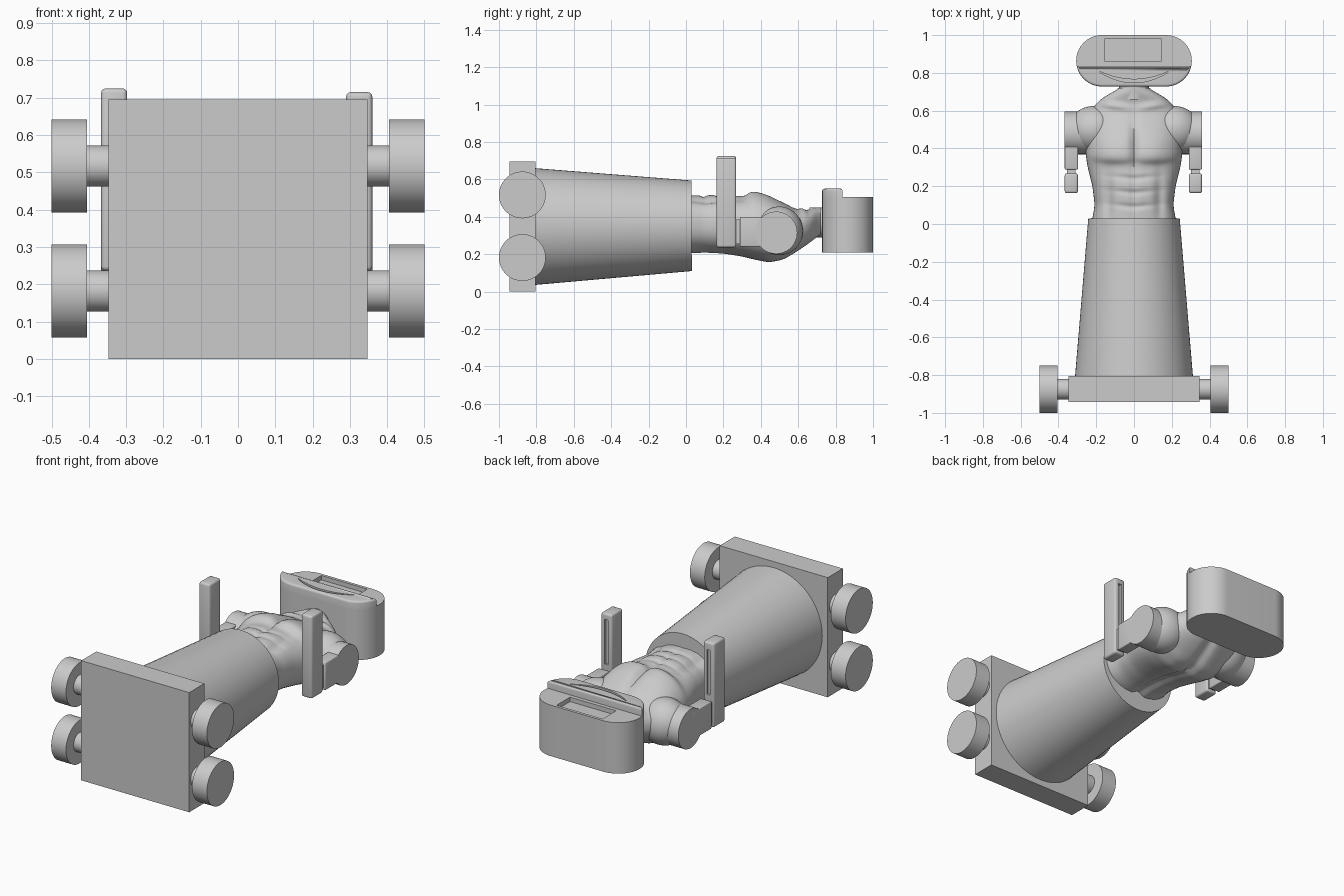
import bpy, bmesh, math
from mathutils import Matrix, Vector

if "Cube" in bpy.data.objects:
    bpy.data.objects.remove(bpy.data.objects["Cube"])

grey = bpy.data.materials.new("plain_grey")
grey.use_nodes = True
grey.diffuse_color = (0.6, 0.6, 0.6, 1)
grey.node_tree.nodes["Principled BSDF"].inputs["Base Color"].default_value = (0.6, 0.6, 0.6, 1)


def finish(name, bm, smooth=None):
    bmesh.ops.recalc_face_normals(bm, faces=bm.faces)
    mesh = bpy.data.meshes.new(name)
    bm.to_mesh(mesh)
    bm.free()
    mesh.materials.append(grey)
    obj = bpy.data.objects.new(name, mesh)
    bpy.context.collection.objects.link(obj)
    if smooth:
        bpy.ops.object.select_all(action="DESELECT")
        obj.select_set(True)
        bpy.context.view_layer.objects.active = obj
        bpy.ops.object.shade_smooth_by_angle(angle=math.radians(smooth))
    return obj


def box(name, low, high, bevel=0):
    low, high = Vector(low), Vector(high)
    bm = bmesh.new()
    bmesh.ops.create_cube(bm, size=1, matrix=Matrix.Translation((low + high) / 2)
                          @ Matrix.Diagonal((*(high - low), 1)))
    if bevel:
        bmesh.ops.bevel(bm, geom=bm.edges[:], offset=bevel, segments=3,
                        profile=0.5, affect="EDGES")
    return finish(name, bm, 35 if bevel else None)


def tube(name, start, end, r1, r2=None):
    start, end = Vector(start), Vector(end)
    axis = end - start
    turn = axis.to_track_quat("Z", "Y").to_matrix().to_4x4()
    bm = bmesh.new()
    bmesh.ops.create_cone(bm, cap_ends=True, segments=64, radius1=r1,
                          radius2=r1 if r2 is None else r2, depth=axis.length,
                          matrix=Matrix.Translation((start + end) / 2) @ turn)
    return finish(name, bm, 35)


def prism(name, outline, z0, z1, smooth=35, round_top=0):
    bm = bmesh.new()
    face = bm.faces.new([bm.verts.new((x, y, z0)) for x, y in outline])
    result = bmesh.ops.extrude_face_region(bm, geom=[face])
    top = [v for v in result["geom"] if isinstance(v, bmesh.types.BMVert)]
    bmesh.ops.translate(bm, verts=top, vec=(0, 0, z1 - z0))
    if round_top:
        rim = [e for e in bm.edges if all(v.co.z > z1 - 0.001 for v in e.verts)]
        bmesh.ops.bevel(bm, geom=rim, offset=round_top, segments=4,
                        profile=0.5, affect="EDGES")
    return finish(name, bm, smooth)


def cut(target, cutter):
    mod = target.modifiers.new("cut", "BOOLEAN")
    mod.operation, mod.solver, mod.object = "DIFFERENCE", "EXACT", cutter
    bpy.ops.object.select_all(action="DESELECT")
    target.select_set(True)
    bpy.context.view_layer.objects.active = target
    bpy.ops.object.modifier_apply(modifier=mod.name)
    bpy.data.objects.remove(cutter)


# Wheeled base and conical skirt
box("base_slab", (-0.347, -0.943, 0), (0.347, -0.805, 0.695))
for side, s in (("left", 1), ("right", -1)):
    for level, z in (("lower", 0.182), ("upper", 0.517)):
        tube(f"{side}_{level}_axle", (s * 0.33, -0.875, z), (s * 0.42, -0.875, z), 0.055)
        tube(f"{side}_{level}_wheel", (s * 0.405, -0.875, z), (s * 0.5, -0.875, z), 0.125)
tube("skirt", (0, -0.806, 0.348), (0, 0.03, 0.352), 0.312, 0.242)

# Muscled torso: y, half width, back z, chest z
SECTIONS = [(0.0, 0.225, 0.2, 0.515), (0.1, 0.208, 0.205, 0.515), (0.2, 0.22, 0.2, 0.52),
            (0.3, 0.245, 0.185, 0.51), (0.36, 0.255, 0.17, 0.52), (0.44, 0.258, 0.155, 0.505),
            (0.52, 0.255, 0.17, 0.475), (0.59, 0.235, 0.21, 0.44), (0.65, 0.19, 0.25, 0.435),
            (0.685, 0.14, 0.275, 0.45), (0.72, 0.07, 0.3, 0.45)]


def section(y):
    for a, b in zip(SECTIONS, SECTIONS[1:]):
        if y <= b[0]:
            break
    t = min(1, (y - a[0]) / (b[0] - a[0]))
    return [p + (q - p) * t for p, q in zip(a[1:], b[1:])]


def bump(d, width):
    return math.exp(-(d / width) ** 2)


def muscle(x, y):
    ax = abs(x)
    pec_line = 0.325 + 1.2 * max(0, ax - 0.1) ** 2 + 0.25 * max(0, 0.05 - ax)
    pec = 0.022 / (1 + math.exp(-(y - pec_line) / 0.008)) * bump(y - 0.37, 0.11) * bump(ax - 0.11, 0.11)
    sternum = 0.022 * bump(x, 0.018) * bump(y - 0.42, 0.13)
    belly = 0.01 * bump(x, 0.014) * bump(y - 0.17, 0.13)
    ridges = sum(0.009 * bump(y - c - 0.1 * ax, 0.014) for c in (0.09, 0.165, 0.24)) * bump(ax, 0.11)
    flank = 0.016 * bump(ax - 0.135, 0.025) * bump(y - 0.14, 0.13)
    collar = 0.012 * bump(y - 0.61 - 0.15 * ax, 0.018) * bump(ax - 0.1, 0.08)
    return pec - sternum - belly - ridges - flank + collar


bm = bmesh.new()
rings, COUNT, STEPS = [], 112, 90
for i in range(STEPS + 1):
    y = 0.72 * i / STEPS
    near = [section(min(0.72, max(0, y + d))) for d in (-0.02, -0.01, 0, 0.01, 0.02)]
    w, low, high = [sum(v) / len(near) for v in zip(*near)]
    ring = []
    for k in range(COUNT):
        c, s = math.cos(math.tau * k / COUNT), math.sin(math.tau * k / COUNT)
        x = w * math.copysign(abs(c) ** 0.85, c)
        z = (low + high) / 2 + (high - low) / 2 * math.copysign(abs(s) ** 0.85, s)
        if s > 0:
            z += muscle(x, y) * min(1, s * 1.6)
        else:
            z += (0.025 * bump(x, 0.03) - 0.008 * bump(abs(x) - 0.12, 0.05) * bump(y - 0.48, 0.08)) * -s
        ring.append(bm.verts.new((x, y, z)))
    rings.append(ring)
for r, q in zip(rings, rings[1:]):
    for k in range(COUNT):
        n = (k + 1) % COUNT
        bm.faces.new((r[k], r[n], q[n], q[k]))
bm.faces.new(rings[0])
bm.faces.new(rings[-1])
finish("torso", bm, 50)

# Arms: shoulder muscle, shoulder disc, upper arm, elbow and raised forearm
for side, s, top, inner, outer in (("left", 1, 0.715, 0.29, 0.36), ("right", -1, 0.725, 0.297, 0.367)):
    bm = bmesh.new()
    bmesh.ops.create_uvsphere(bm, u_segments=48, v_segments=24, radius=1,
                              matrix=Matrix.Translation((s * 0.21, 0.5, 0.325))
                              @ Matrix.Diagonal((0.14, 0.125, 0.13, 1)))
    finish(f"{side}_shoulder_muscle", bm, 60)
    tube(f"{side}_shoulder_disc", (s * 0.23, 0.482, 0.315), (s * outer, 0.482, 0.315), 0.113)
    a, b = sorted((s * inner, s * outer))
    mid = (a + b) / 2
    box(f"{side}_upper_arm", (a, 0.288, 0.24), (b, 0.47, 0.4), 0.006)
    box(f"{side}_elbow", (mid - 0.022, 0.25, 0.255), (mid + 0.022, 0.3, 0.385))
    forearm = box(f"{side}_forearm", (a, 0.163, 0.236), (b, 0.268, top), 0.012)
    cut(forearm, box("slot_cutter", (mid - 0.011, 0.255, 0.42), (mid + 0.011, 0.3, 0.68)))

# Neck and capsule-shaped head
tube("neck", (0, 0.66, 0.37), (0, 0.76, 0.37), 0.08)
R, CX, CY = 0.136, 0.17, 0.864
capsule = []
for sign, start in ((1, -90), (-1, 90)):
    for k in range(33):
        t = math.radians(start + 180 * k / 32)
        capsule.append((sign * CX + R * math.cos(t), CY + R * math.sin(t)))
head = prism("head", capsule, 0.21, 0.506)
jaw_outline = [p for p in capsule if p[1] <= 0.848]
right = [p for p in jaw_outline if p[0] > 0]
left = [p for p in jaw_outline if p[0] < 0]
jaw = prism("jaw", left + right, 0.49, 0.55, round_top=0.012)

# Sunken screen with sloping sides
bm = bmesh.new()
for z, g in ((0.48, -0.008), (0.53, 0.008)):
    for x, y in ((-0.145, 0.868), (0.135, 0.868), (0.135, 0.975), (-0.145, 0.975)):
        bm.verts.new((x + math.copysign(g, x), y + math.copysign(g, y - 0.92), z))
bmesh.ops.convex_hull(bm, input=bm.verts[:])
cut(head, finish("screen_cutter", bm))

# Grinning mouth groove
xs = [0.18 * k / 16 for k in range(-16, 17)]
lower = [(x, 0.748 + 0.055 * (x / 0.18) ** 2) for x in xs]
upper = [(x, 0.766 + 0.041 * (x / 0.18) ** 2) for x in reversed(xs)]
cut(jaw, prism("mouth_cutter", lower + upper, 0.532, 0.57, smooth=None))
